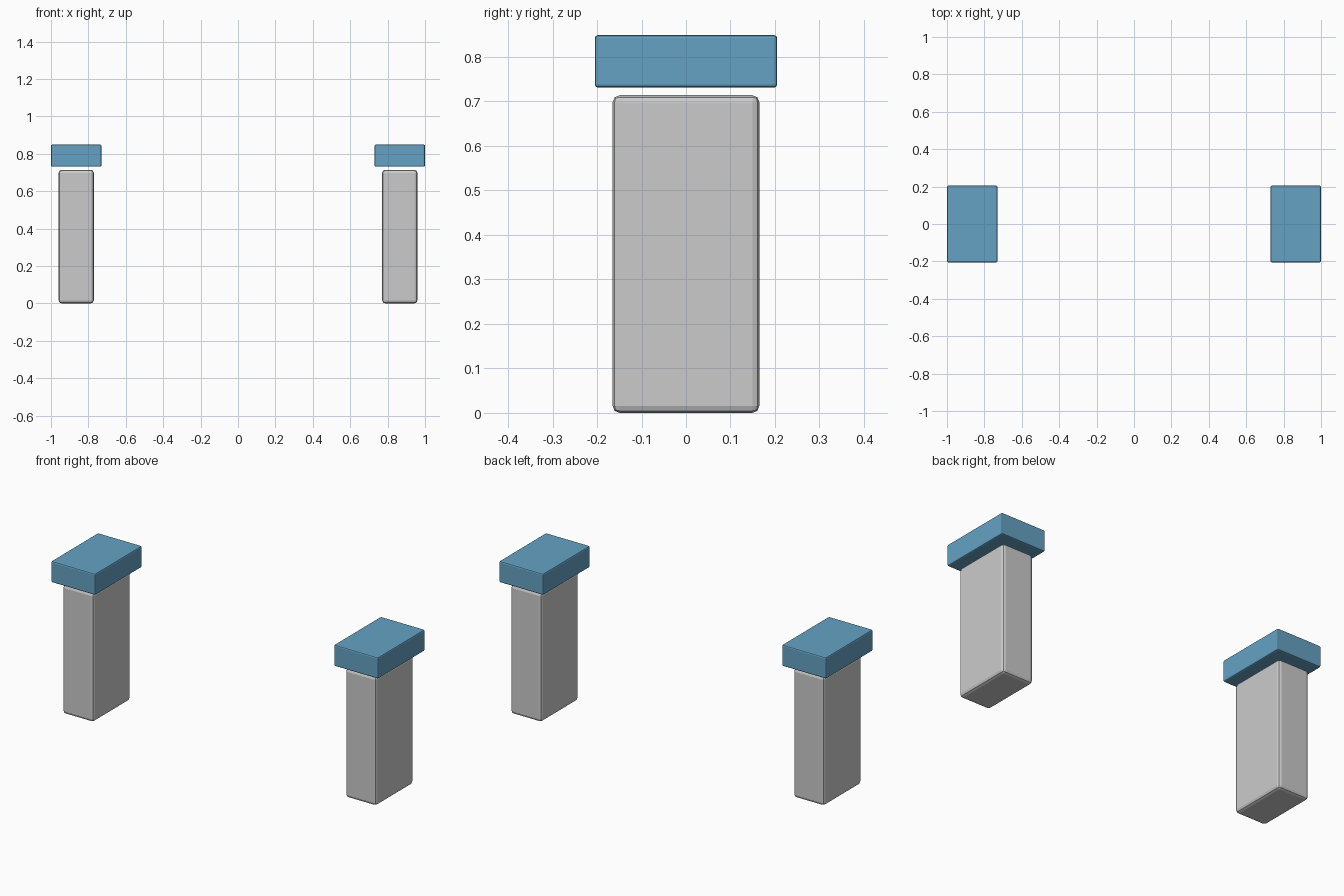
import bpy

if "Cube" in bpy.data.objects:
    bpy.data.objects.remove(bpy.data.objects["Cube"])

# blue paint for the caps
blue = bpy.data.materials.new("cap_blue")
blue.diffuse_color = (0.13, 0.36, 0.55, 1)
blue.use_nodes = True
blue.node_tree.nodes["Principled BSDF"].inputs["Base Color"].default_value = blue.diffuse_color


def block(name, centre, size, bevel, material=None):
    """Box with softly rounded edges."""
    bpy.ops.mesh.primitive_cube_add(size=1, location=centre)
    ob = bpy.context.object
    ob.name = name
    ob.scale = size
    bpy.ops.object.transform_apply(location=False, rotation=False, scale=True)
    mod = ob.modifiers.new("rounded_edges", 'BEVEL')
    mod.width = bevel
    mod.segments = 2
    if material:
        ob.data.materials.append(material)
    return ob


# a pillar with a floating cap on each side
for side, x in (("left", -0.865), ("right", 0.865)):
    block(f"{side}_pillar", (x, 0, 0.357), (0.188, 0.33, 0.714), 0.016)
    block(f"{side}_cap", (x, 0, 0.79), (0.27, 0.41, 0.118), 0.007, blue)
